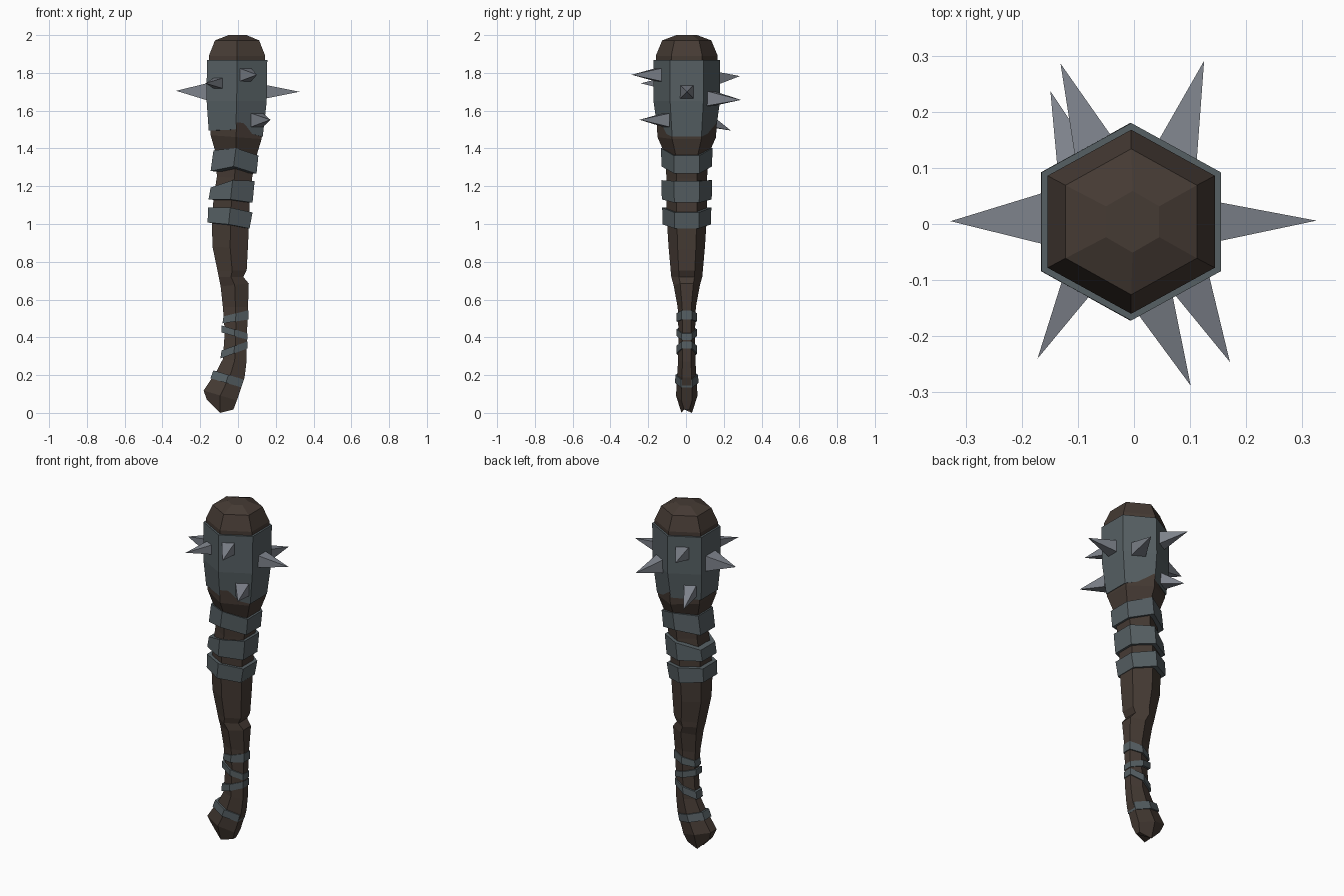
import bpy, bmesh
from mathutils import Vector

CY = 0.004  # depth centre of the head


def material(name, rgb):
    m = bpy.data.materials.new(name)
    m.diffuse_color = (*rgb, 1)
    return m


WOOD = material("dark brown wood", (0.060, 0.043, 0.034))
IRON = material("grey iron", (0.093, 0.116, 0.126))
SPIKE = material("light steel", (0.205, 0.222, 0.255))


def finish(bm, name, mat):
    bmesh.ops.recalc_face_normals(bm, faces=bm.faces)
    me = bpy.data.meshes.new(name)
    bm.to_mesh(me)
    bm.free()
    me.materials.append(mat)
    ob = bpy.data.objects.new(name, me)
    bpy.context.collection.objects.link(ob)
    return ob


def hexagon(bm, xl, zl, xr, zr, hy, zm=None):
    """Six-sided ring: flat left and right sides, a corner at front and back."""
    xm = (xl + xr) / 2
    zm = (zl + zr) / 2 if zm is None else zm
    h = hy / 2
    pts = [(xm, -hy, zm), (xr, -h, zr), (xr, h, zr),
           (xm, hy, zm), (xl, h, zl), (xl, -h, zl)]
    return [bm.verts.new((x, y + CY, z)) for x, y, z in pts]


def loft(name, rings, mat):
    bm = bmesh.new()
    loops = [hexagon(bm, *r) for r in rings]
    for a, b in zip(loops, loops[1:]):
        for i in range(6):
            j = (i + 1) % 6
            bm.faces.new((a[i], a[j], b[j], b[i]))
    bm.faces.new(loops[0])
    bm.faces.new(loops[-1])
    return finish(bm, name, mat)


# Wooden shaft: left x, left z, right x, right z, half depth, (front/back z)
loft("wooden_shaft", [
    (-0.165, 0.070, -0.024, 0.018, 0.028, 0.0),
    (-0.182, 0.118, -0.006, 0.066, 0.057),
    (-0.114, 0.220, 0.035, 0.188, 0.050),
    (-0.080, 0.285, 0.045, 0.272, 0.046),
    (-0.070, 0.430, 0.048, 0.430, 0.044),
    (-0.080, 0.560, 0.053, 0.560, 0.048),
    (-0.092, 0.670, 0.057, 0.685, 0.070),
    (-0.102, 0.720, 0.028, 0.720, 0.082),   # chipped notch
    (-0.108, 0.750, 0.046, 0.755, 0.085),
    (-0.135, 0.880, 0.052, 0.870, 0.096),
    (-0.138, 1.000, 0.058, 1.000, 0.104),
    (-0.130, 1.130, 0.062, 1.130, 0.108),
    (-0.112, 1.250, 0.074, 1.240, 0.108),
    (-0.116, 1.370, 0.096, 1.355, 0.112),
    (-0.145, 1.470, 0.125, 1.450, 0.155),
    (-0.152, 1.650, 0.142, 1.650, 0.164),
    (-0.154, 1.890, 0.144, 1.890, 0.164),
    (-0.122, 1.972, 0.112, 1.972, 0.130),
    (-0.050, 2.000, 0.045, 2.000, 0.055),
], WOOD)

# Large iron sleeve around the head
loft("head_sleeve", [
    (-0.155, 1.495, 0.131, 1.462, 0.155, 1.500),
    (-0.166, 1.650, 0.152, 1.650, 0.176),
    (-0.165, 1.868, 0.155, 1.868, 0.176),
], IRON)

# Three broad iron bands under the head
broad = [
    ((-0.145, 1.280, 0.098, 1.267, 0.134, 1.305), (-0.130, 1.390, 0.108, 1.362, 0.136, 1.402)),
    ((-0.156, 1.130, 0.077, 1.113, 0.132, 1.130), (-0.145, 1.193, 0.088, 1.228, 0.134, 1.232)),
    ((-0.161, 1.008, 0.061, 0.976, 0.128, 0.998), (-0.158, 1.087, 0.077, 1.061, 0.130, 1.087)),
]
for i, r in enumerate(broad):
    loft(f"broad_band_{i + 1}", r, IRON)

# Narrow wraps around the grip
wraps = [
    ((-0.082, 0.474, 0.055, 0.494, 0.054), (-0.077, 0.511, 0.055, 0.543, 0.054)),
    ((-0.087, 0.426, 0.050, 0.387, 0.054), (-0.087, 0.463, 0.050, 0.421, 0.054)),
    ((-0.093, 0.288, 0.050, 0.341, 0.055), (-0.087, 0.331, 0.050, 0.378, 0.055)),
    ((-0.146, 0.183, 0.018, 0.135, 0.062), (-0.130, 0.225, 0.029, 0.177, 0.060)),
]
for i, r in enumerate(wraps):
    loft(f"grip_wrap_{i + 1}", r, IRON)


def spike(name, base, normal, tip, half):
    """Square pyramid seated on a sleeve face and leaning to its tip."""
    n = Vector((*normal, 0)).normalized()
    side = Vector((-n.y, n.x, 0))
    up = Vector((0, 0, 1))
    c = Vector(base) - n * 0.008
    bm = bmesh.new()
    q = [bm.verts.new(c + half * (a * side + b * up))
         for a, b in ((-1, -1), (1, -1), (1, 1), (-1, 1))]
    t = bm.verts.new(tip)
    bm.faces.new(q)
    for i in range(4):
        bm.faces.new((q[i], q[(i + 1) % 4], t))
    finish(bm, name, SPIKE)


# Spikes: base centre, face direction, tip, half width
spikes = [
    ((-0.165, 0.010, 1.700), (-1, 0), (-0.327, 0.005, 1.705), 0.047),
    ((0.153, 0.004, 1.700), (1, 0), (0.325, 0.006, 1.700), 0.036),
    ((-0.105, -0.117, 1.745), (-0.48, -0.88), (-0.172, -0.240, 1.745), 0.029),
    ((0.040, -0.147, 1.790), (0.48, -0.88), (0.101, -0.288, 1.790), 0.036),
    ((0.105, -0.112, 1.550), (0.48, -0.88), (0.171, -0.246, 1.552), 0.036),
    ((0.080, 0.132, 1.665), (0.48, 0.88), (0.125, 0.291, 1.657), 0.040),
    ((-0.075, 0.142, 1.770), (-0.48, 0.88), (-0.131, 0.286, 1.783), 0.038),
    ((-0.110, 0.118, 1.550), (-0.48, 0.88), (-0.149, 0.237, 1.495), 0.034),
]
for i, s in enumerate(spikes):
    spike(f"spike_{i + 1}", *s)
